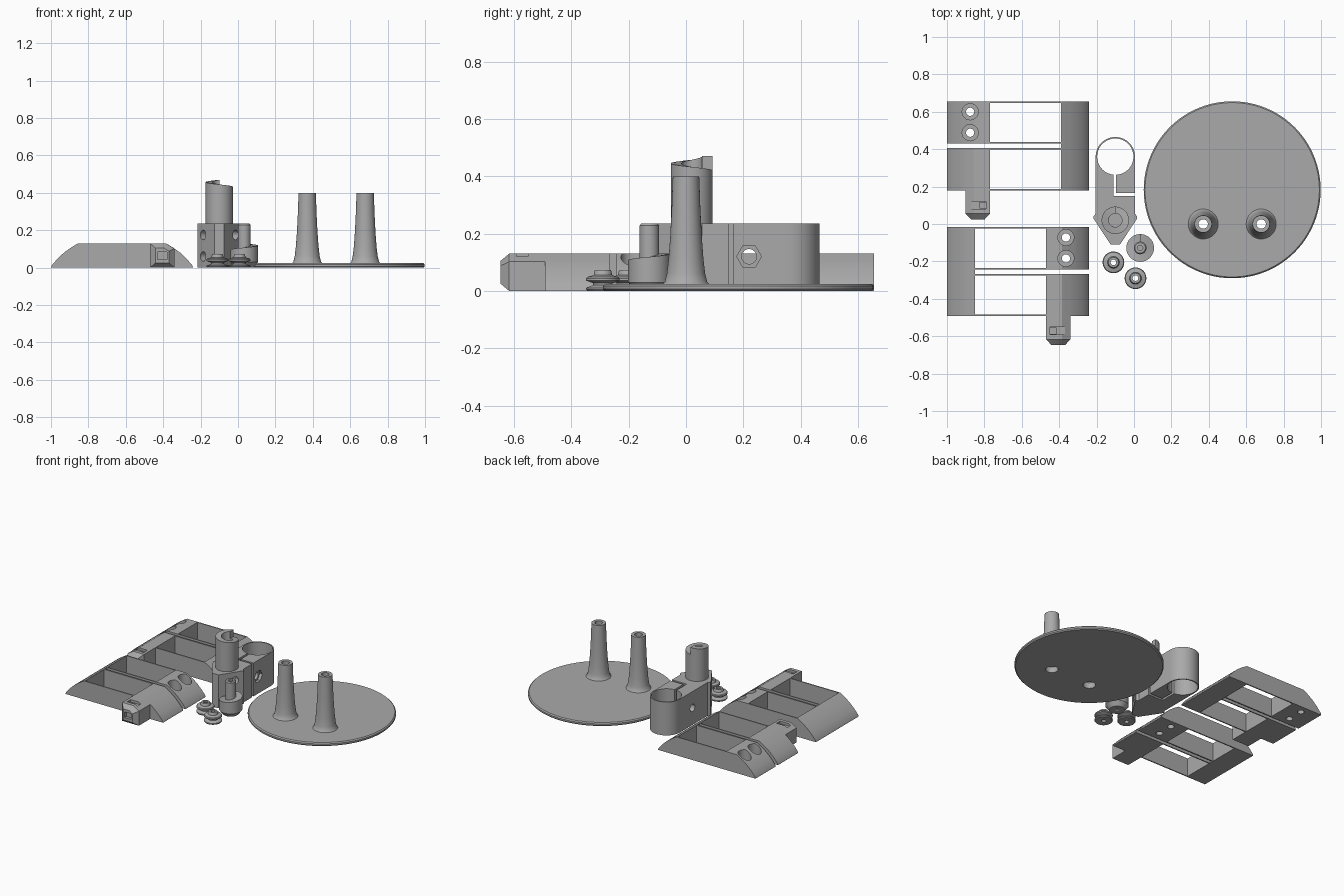
import bpy, bmesh, math
from mathutils import Vector

if "Cube" in bpy.data.objects:
    bpy.data.objects.remove(bpy.data.objects["Cube"])

grey = bpy.data.materials.new("plain grey")
grey.diffuse_color = (0.40, 0.40, 0.40, 1)
grey.use_nodes = True
grey.node_tree.nodes["Principled BSDF"].inputs["Base Color"].default_value = grey.diffuse_color


def make(name, bm, smooth=True):
    bmesh.ops.remove_doubles(bm, verts=bm.verts, dist=1e-5)
    bmesh.ops.recalc_face_normals(bm, faces=bm.faces)
    me = bpy.data.meshes.new(name)
    bm.to_mesh(me)
    bm.free()
    ob = bpy.data.objects.new(name, me)
    me.materials.append(grey)
    bpy.context.collection.objects.link(ob)
    return ob


def loft(name, rings):
    """Closed solid through matching rings of 3D points."""
    bm = bmesh.new()
    vs = [[bm.verts.new(p) for p in r] for r in rings]
    n = len(vs[0])
    for a, b in zip(vs, vs[1:]):
        for i in range(n):
            j = (i + 1) % n
            bm.faces.new((a[i], a[j], b[j], b[i]))
    bm.faces.new(vs[0])
    bm.faces.new(vs[-1])
    return make(name, bm)


def box(x0, x1, y0, y1, z0, z1):
    pts = [(x0, y0), (x1, y0), (x1, y1), (x0, y1)]
    return loft("cutter", [[(x, y, z) for x, y in pts] for z in (z0, z1)])


def rod(start, end, r, n=32):
    a, b = Vector(start), Vector(end)
    q = (b - a).to_track_quat('Z', 'Y')
    ring = [q @ Vector((r * math.cos(t * math.tau / n), r * math.sin(t * math.tau / n), 0)) for t in range(n)]
    return loft("cutter", [[a + p for p in ring], [b + p for p in ring]])


def cut(ob, *cutters):
    for c in cutters:
        m = ob.modifiers.new("cut", 'BOOLEAN')
        m.operation, m.solver, m.object = 'DIFFERENCE', 'EXACT', c
        bpy.context.view_layer.objects.active = ob
        bpy.ops.object.modifier_apply(modifier=m.name)
        bpy.data.objects.remove(c)


def lathe(name, profile, x, y, n=64):
    """Revolve a closed (r, z) loop round a vertical axis."""
    bm = bmesh.new()
    vs = [[bm.verts.new((x + r * math.cos(k * math.tau / n), y + r * math.sin(k * math.tau / n), z))
           for r, z in profile] for k in range(n)]
    m = len(profile)
    for k in range(n):
        a, b = vs[k], vs[(k + 1) % n]
        for i in range(m):
            j = (i + 1) % m
            bm.faces.new((a[i], a[j], b[j], b[i]))
    return make(name, bm)


def helix_collar(name, x, y, base, r_in, z_start, z_end, n=64):
    """Tube whose top climbs or falls over one turn, with a step at the back.
    base lists the outer (r, z) points from bottom to top."""
    bm = bmesh.new()
    cols = []
    for k in range(n + 1):
        t = k / n
        a = math.pi / 2 + t * math.tau
        z = z_start + (z_end - z_start) * t
        prof = [(r_in, base[0][1])] + base + [(base[-1][0], z), (r_in, z)]
        cols.append([bm.verts.new((x + r * math.cos(a), y + r * math.sin(a), h)) for r, h in prof])
    m = len(cols[0])
    for a, b in zip(cols, cols[1:]):
        for i in range(m):
            j = (i + 1) % m
            bm.faces.new((a[i], a[j], b[j], b[i]))
    bm.faces.new((cols[0][-1], cols[0][-2], cols[-1][-2], cols[-1][-1]))
    return make(name, bm)


# Two mirrored clamp frames, each with a locking plug
HALF = [(0.38, 0), (0.376, 0.012), (0.345, 0.048), (0.31, 0.081), (0.272, 0.108), (0.235, 0.13)]


def frame(label, s, oy):
    def P(x, y, z):
        return (-0.62 + s * x, oy + y, z)

    def slab(x0, x1, y0, y1, z0, z1):
        a, b = P(x0, y0, z0), P(x1, y1, z1)
        return box(min(a[0], b[0]), max(a[0], b[0]), a[1], b[1], z0, z1)

    prof = HALF + [(-x, z) for x, z in reversed(HALF)]
    body = loft(label + "_frame", [[P(x, y, z) for x, z in prof] for y in (0, -0.475)])
    cut(body,
        slab(-0.23, 0.15, -0.217, -0.008, -0.1, 0.3),
        slab(-0.23, 0.15, -0.467, -0.258, -0.1, 0.3),
        slab(-0.231, 0.5, -0.25, -0.225, -0.1, 0.3))
    # Counterbored screw holes
    for y in (-0.055, -0.167):
        cut(body, rod(P(0.256, y, 0.045), P(0.256, y, 0.3), 0.043),
            rod(P(0.256, y, -0.1), P(0.256, y, 0.2), 0.022))
    # Plug with tapered tip and shallow catch recess
    pp = [(0.15, 0), (0.28, 0), (0.28, 0.102), (0.235, 0.13), (0.15, 0.13)]
    tip = [(0.215 + (x - 0.215) * 0.55, 0.065 + (z - 0.065) * 0.6) for x, z in pp]
    plug = loft(label + "_plug", [[P(x, -0.475, z) for x, z in pp],
                                  [P(x, -0.6, z) for x, z in pp],
                                  [P(x, -0.631, z) for x, z in tip]])
    cut(plug, slab(0.17, 0.25, -0.575, -0.535, 0.113, 0.2),
        slab(0.17, 0.205, -0.57, -0.54, 0.07, 0.2),
        slab(0.19, 0.24, -0.7, -0.61, 0.045, 0.085))


frame("front", 1, -0.017)
frame("back", -1, 0.655)

# Pole bracket: ring, split clamp and pointed nose
arc = [(-0.1 + 0.105 * math.cos(a), 0.36 + 0.105 * math.sin(a))
       for a in (math.pi * k / 32 for k in range(33))]
outline = arc + [(-0.205, 0.055), (-0.217, 0.04), (-0.217, 0.03), (-0.125, -0.11),
                 (-0.075, -0.11), (0.017, 0.03), (0.017, 0.04), (0.005, 0.055)]
bracket = loft("pole_bracket", [[(x, y, z) for x, y in outline] for z in (0, 0.235)])
cut(bracket, rod((-0.1, 0.36, -0.1), (-0.1, 0.36, 0.4), 0.097, 64),
    box(-0.11, -0.095, 0.15, 0.3, -0.1, 0.4),
    box(-0.11, 0.1, 0.15, 0.165, -0.1, 0.4),
    rod((-0.1, 0.02, 0.05), (-0.1, 0.02, 0.4), 0.036),
    rod((-0.4, 0.22, 0.12), (0.3, 0.22, 0.12), 0.026),
    rod((-0.015, 0.22, 0.12), (0.3, 0.22, 0.12), 0.043, 6))
for s in (-1, 1):
    for z in (0.06, 0.175):
        cx, cy = -0.1 + s * 0.085, -0.015
        cut(bracket, rod((cx - s * 0.04, cy + 0.027, z), (cx + s * 0.08, cy - 0.054, z), 0.026))

# Ratchet post on the bracket
helix_collar("ratchet_post", -0.1, 0.02, [(0.073, 0.234)], 0.036, 0.47, 0.42)

# Loose spindle with ratchet collar
helix_collar("spindle_collar", 0.033, -0.128, [(0.05, 0.0), (0.074, 0.03)], 0.03, 0.085, 0.13)
lathe("spindle_pin", [(0.014, 0), (0.034, 0), (0.034, 0.228), (0.028, 0.235), (0.014, 0.235),
                      (0.014, 0.19), (0.0, 0.19), (0.0, 0.01)], 0.033, -0.128, 32)

# Two small rollers
for i, (x, y) in enumerate([(-0.11, -0.205), (0.008, -0.29)]):
    lathe("roller_%d" % (i + 1),
          [(0.015, 0), (0.054, 0), (0.058, 0.005), (0.058, 0.011), (0.034, 0.02), (0.034, 0.027),
           (0.058, 0.036), (0.058, 0.044), (0.054, 0.049), (0.032, 0.055), (0.03, 0.068),
           (0.027, 0.073), (0.015, 0.073)], x, y, 48)

# Round base plate with two flared hollow posts
ring = [(math.cos(k * math.tau / 96), math.sin(k * math.tau / 96)) for k in range(96)]
plate = loft("base_plate", [[(0.525 + r * c, 0.183 + r * s, z) for c, s in ring]
                            for r, z in ((0.466, 0), (0.473, 0.007), (0.473, 0.018), (0.466, 0.025))])
for i, x in enumerate((0.37, 0.68)):
    cut(plate, rod((x, 0, -0.1), (x, 0, 0.1), 0.04))
    lathe("flared_post_%d" % (i + 1),
          [(0.04, 0.01), (0.081, 0.024), (0.074, 0.032), (0.067, 0.06), (0.061, 0.11), (0.055, 0.19),
           (0.05, 0.29), (0.047, 0.38), (0.046, 0.4), (0.025, 0.4), (0.025, 0.06), (0.04, 0.04)],
          x, 0, 48)

# Smooth the round surfaces, keep hard edges
for ob in bpy.data.objects:
    ob.select_set(True)
bpy.context.view_layer.objects.active = bracket
bpy.ops.object.shade_smooth_by_angle(angle=math.radians(30))
